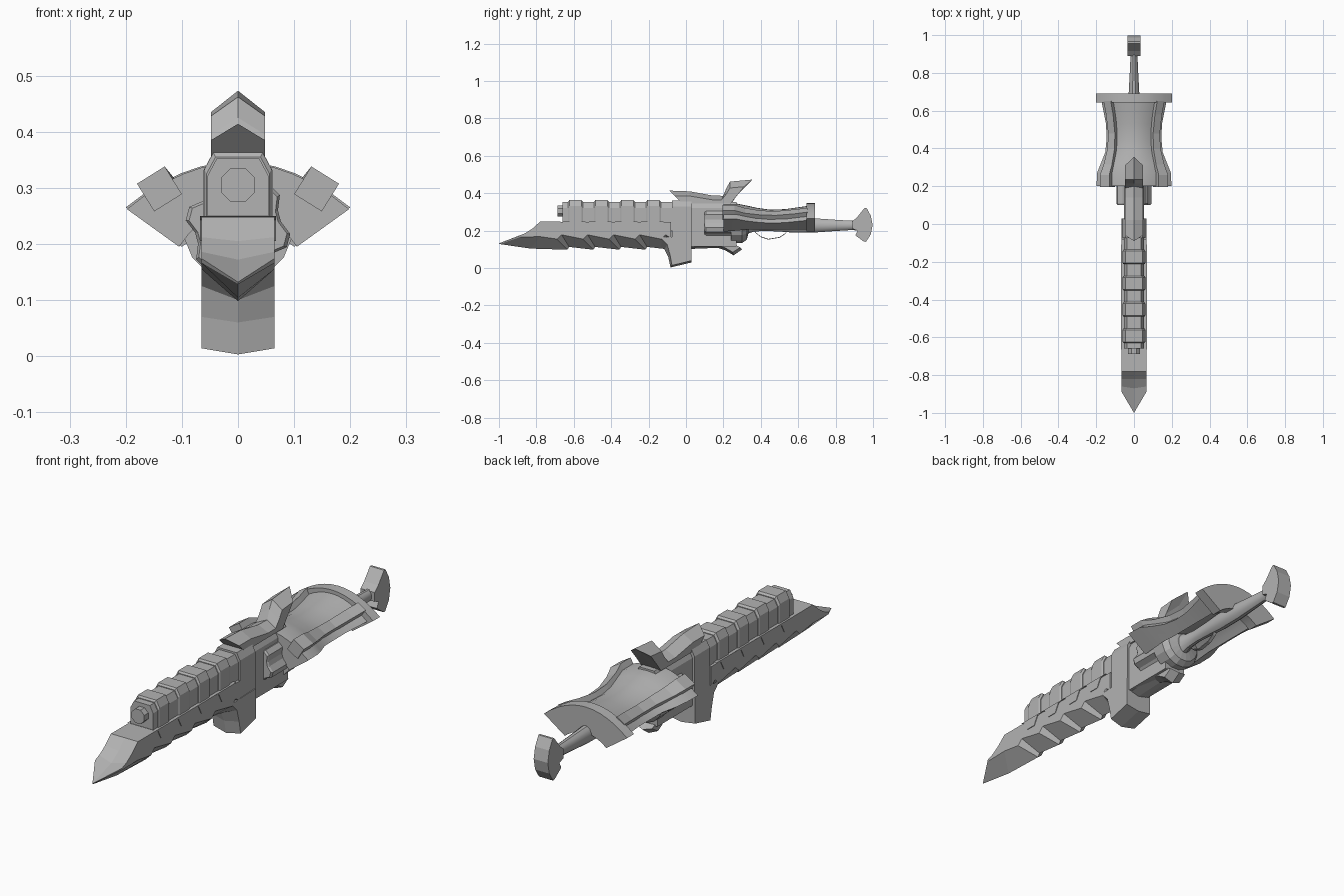
import bpy, bmesh, math
from mathutils import Vector

steel = bpy.data.materials.new("grey_steel")
steel.diffuse_color = (0.45, 0.45, 0.45, 1)


def loft(name, rings, smooth=False):
    """Bridge equal-sized closed rings and cap both ends."""
    bm = bmesh.new()
    vs = [[bm.verts.new(p) for p in r] for r in rings]
    n = len(rings[0])
    for a, b in zip(vs, vs[1:]):
        for i in range(n):
            j = (i + 1) % n
            bm.faces.new((a[i], a[j], b[j], b[i]))
    bm.faces.new(vs[0])
    bm.faces.new(vs[-1])
    bmesh.ops.remove_doubles(bm, verts=bm.verts, dist=1e-5)
    bmesh.ops.triangulate(bm, faces=[f for f in bm.faces if len(f.verts) > 4])
    bmesh.ops.recalc_face_normals(bm, faces=bm.faces)
    me = bpy.data.meshes.new(name)
    bm.to_mesh(me)
    bm.free()
    me.materials.append(steel)
    ob = bpy.data.objects.new(name, me)
    bpy.context.collection.objects.link(ob)
    if smooth:
        bpy.ops.object.select_all(action='DESELECT')
        ob.select_set(True)
        bpy.context.view_layer.objects.active = ob
        bpy.ops.object.shade_smooth_by_angle(angle=math.radians(30))
    return ob


def plate(name, w, side, mid=None):
    """Side profile (y, z) at x = +-w, with an optional different centre ridge profile."""
    mid = mid or side
    return loft(name, [[(x, y, z) for y, z in p] for x, p in ((-w, side), (0, mid), (w, side))])


def lathe(name, prof, zc, n=8, sx=1.0, smooth=False, flute=0.0):
    """Rings of (y, radius) around the y axis at height zc, optionally fluted."""
    rings = []
    for y, r in prof:
        ring = []
        for i in range(n):
            a = 2 * math.pi * (i + 0.5) / n
            q = r * (1 - flute * (i % 4 in (0, 1)))
            ring.append((sx * q * math.cos(a), y, zc + q * math.sin(a)))
        rings.append(ring)
    return loft(name, rings, smooth)


def section(w, top, low, y):
    """Chamfered barrel cross-section."""
    half = [(w, low), (w, top - 0.03), (w - 0.016, top)]
    return [(x, y, z) for x, z in half] + [(-x, y, z) for x, z in reversed(half)]


# Blade: flat sides, V-shaped serrated keel, pointed tip
PITCH, START = 0.139, -0.655
side = [(-0.08, 0.245), (-0.78, 0.248), (-0.82, 0.212), (-0.86, 0.186), (-0.89, 0.174), (-0.885, 0.166), (-0.78, 0.168)]
mid = [(-0.08, 0.245), (-0.78, 0.248), (-0.82, 0.205), (-0.87, 0.172), (-1.0, 0.132), (-0.995, 0.128), (-0.83, 0.104)]
for i in range(5):
    y = START + PITCH * (i - 0.25)
    side += [(y, 0.155), (y + 0.025, 0.178)]
    mid += [(y + 0.055, 0.098), (y + 0.065, 0.113)]
side.append((-0.08, 0.16))
mid.append((-0.075, 0.1))
plate("blade", 0.065, side, mid)

# Barrel housing with raised ribs and scalloped side armour
loft("barrel_housing", [section(0.054, 0.352, 0.2, y) for y in (-0.66, -0.04)])
for i in range(4):
    y = -0.63 + PITCH * i
    loft("barrel_rib", [section(w, t, 0.24, y + d) for d, w, t in
                        ((0, 0.056, 0.355), (0.006, 0.06, 0.363), (0.07, 0.06, 0.363), (0.078, 0.056, 0.355))])
    plate("scalloped_armour", 0.068, [(y - 0.035, 0.25), (y - 0.015, 0.243), (y + 0.005, 0.205), (y + 0.05, 0.205),
                                     (y + 0.07, 0.243), (y + 0.104, 0.25)])
lathe("muzzle", [(-0.688, 0.033), (-0.65, 0.033)], 0.305)

# Receiver and frame
loft("receiver", [section(0.062, 0.36, 0.1, y) for y in (-0.075, 0.03)])
loft("frame", [section(0.052, 0.352, 0.115, y) for y in (0.02, 0.27)])

# Lower guard with a V-shaped sole
plate("lower_guard", 0.065,
      [(-0.14, 0.165), (-0.1, 0.125), (-0.085, 0.07), (-0.075, 0.014), (0.03, 0.04), (0.03, 0.17)],
      [(-0.14, 0.11), (-0.115, 0.1), (-0.095, 0.06), (-0.083, 0.003), (0.03, 0.03), (0.03, 0.17)])

# Hooked crest on top, ridged along the centre
plate("top_crest", 0.048,
      [(-0.06, 0.385), (0.02, 0.385), (0.14, 0.365), (0.19, 0.365), (0.215, 0.395), (0.235, 0.428), (0.31, 0.435),
       (0.27, 0.385), (0.24, 0.345), (-0.02, 0.345)],
      [(-0.09, 0.414), (0.02, 0.41), (0.14, 0.388), (0.2, 0.386), (0.215, 0.425), (0.235, 0.462), (0.355, 0.473),
       (0.3, 0.43), (0.25, 0.355), (-0.03, 0.355)])

# Small hook under the frame
plate("lower_hook", 0.04,
      [(0.02, 0.125), (0.02, 0.112), (0.17, 0.12), (0.21, 0.108), (0.25, 0.085), (0.29, 0.11), (0.26, 0.125), (0.2, 0.15)],
      [(0.02, 0.125), (0.02, 0.102), (0.17, 0.108), (0.21, 0.095), (0.255, 0.068), (0.3, 0.1), (0.27, 0.118), (0.2, 0.15)])

# Fluted drum and its rear collar
lathe("drum", [(0.1, 0.088), (0.108, 0.094), (0.25, 0.094)], 0.23, 24, flute=0.18)
lathe("drum_collar", [(0.24, 0.098), (0.3, 0.098), (0.325, 0.08), (0.335, 0.04)], 0.23, 16)

# Curved shield: outer and inner arcs (half width, top, edge) along y
def arch(y, wo, to, eo, wi, ti, ei, n=12):
    ts = [2 * i / n - 1 for i in range(n + 1)]
    return ([(wo * t, y, to - (to - eo) * t * t) for t in ts] +
            [(wi * t, y, ti - (ti - ei) * t * t) for t in reversed(ts)])


loft("shield", [arch(*s) for s in (
    (0.2, 0.198, 0.345, 0.262, 0.105, 0.27, 0.195), (0.27, 0.196, 0.345, 0.262, 0.105, 0.27, 0.2),
    (0.32, 0.176, 0.335, 0.252, 0.105, 0.27, 0.205), (0.38, 0.152, 0.322, 0.245, 0.1, 0.27, 0.205),
    (0.45, 0.145, 0.312, 0.24, 0.1, 0.265, 0.205), (0.53, 0.148, 0.315, 0.243, 0.1, 0.265, 0.205),
    (0.6, 0.162, 0.325, 0.25, 0.1, 0.265, 0.205), (0.65, 0.172, 0.332, 0.255, 0.1, 0.265, 0.205))], True)
loft("shield_flange", [arch(y, 0.2, 0.347, 0.265, 0.1, 0.235, 0.195) for y in (0.643, 0.69)], True)

# Square ribs running along both sides of the shield
for s in (-1, 1):
    rings = []
    for y, cx, cz, h in ((0.195, 0.14, 0.298, 0.029), (0.26, 0.14, 0.298, 0.029), (0.315, 0.125, 0.285, 0.026),
                         (0.4, 0.11, 0.277, 0.022), (0.48, 0.108, 0.275, 0.021), (0.58, 0.118, 0.283, 0.022),
                         (0.65, 0.13, 0.292, 0.022)):
        u, v = Vector((0.85 * s, 0, -0.53)) * h, Vector((0.53 * s, 0, 0.85)) * h
        c = Vector((cx * s, y, cz))
        rings.append([c + u + v, c - u + v, c - u - v, c + u - v])
    loft("shield_rib", rings)

# Grip, pommel and thin trigger guard
lathe("grip", [(0.32, 0.05), (0.36, 0.035), (0.42, 0.03), (0.5, 0.034), (0.58, 0.04), (0.69, 0.039),
               (0.8, 0.031), (0.88, 0.026), (0.93, 0.028)], 0.228, 12, 0.75, True)
plate("pommel", 0.034, [(0.89, 0.25), (0.915, 0.272), (0.955, 0.322), (0.965, 0.322), (0.988, 0.28), (0.998, 0.23),
                        (0.988, 0.18), (0.962, 0.14), (0.95, 0.142), (0.905, 0.175), (0.918, 0.2), (0.89, 0.21)])
guard = [(0.35, 0.215), (0.375, 0.185), (0.4, 0.165), (0.44, 0.152), (0.5, 0.162), (0.53, 0.182), (0.55, 0.21)]
plate("trigger_guard", 0.008, guard + [(y, z + 0.004) for y, z in reversed(guard)])
